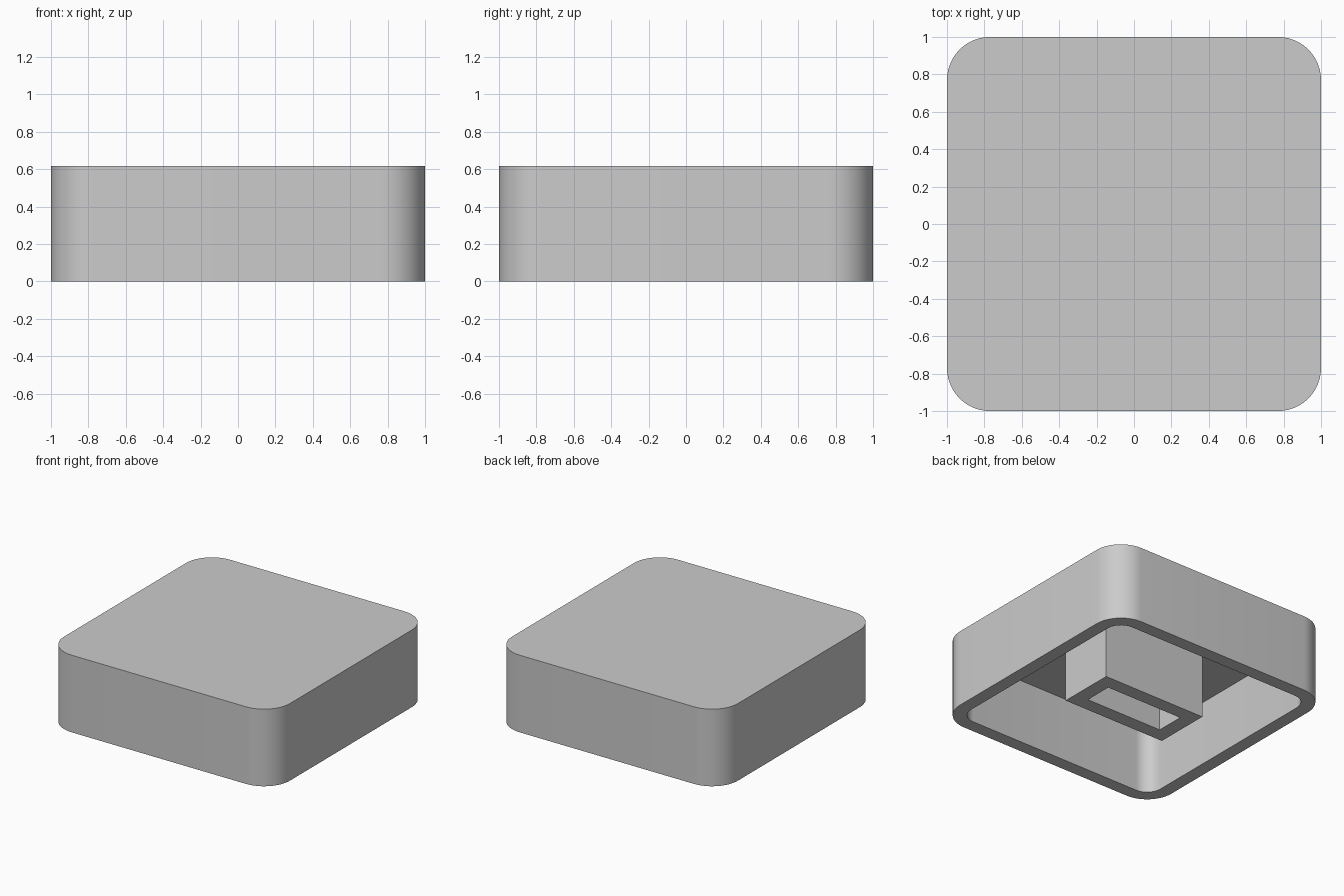
import bpy
import bmesh
from math import pi, sin, cos, radians

HEIGHT, CEILING = 0.617, 0.512
WALL, RADIUS = 0.105, 0.23

cube = bpy.data.objects.get("Cube")
if cube:
    bpy.data.objects.remove(cube, do_unlink=True)

grey = bpy.data.materials.new("light_grey")
grey.use_nodes = True
color = (0.6, 0.6, 0.6, 1)
grey.diffuse_color = color
grey.node_tree.nodes["Principled BSDF"].inputs["Base Color"].default_value = color


def outline(half_x, half_y, radius=0, steps=12):
    """Counter-clockwise rectangle, with rounded corners if radius is set."""
    points = []
    corners = [(1, 1), (-1, 1), (-1, -1), (1, -1)]
    for quarter, (sx, sy) in enumerate(corners):
        cx, cy = sx * (half_x - radius), sy * (half_y - radius)
        for i in range(steps + 1 if radius else 1):
            a = (quarter + i / steps) * pi / 2
            points.append((cx + radius * cos(a), cy + radius * sin(a)))
    return points


def ring_solid(name, levels, closed):
    """Skin a list of (outline, z) rings; cap the ends or join them in a loop."""
    bm = bmesh.new()
    rings = [[bm.verts.new((x, y, z)) for x, y in pts] for pts, z in levels]
    pairs = list(zip(rings, rings[1:]))
    if closed:
        pairs.append((rings[-1], rings[0]))
    else:
        bm.faces.new(rings[0])
        bm.faces.new(rings[-1])
    for a, b in pairs:
        n = len(a)
        for i in range(n):
            j = (i + 1) % n
            bm.faces.new((a[i], a[j], b[j], b[i]))
    bmesh.ops.recalc_face_normals(bm, faces=bm.faces)
    mesh = bpy.data.meshes.new(name)
    bm.to_mesh(mesh)
    bm.free()
    mesh.materials.append(grey)
    obj = bpy.data.objects.new(name, mesh)
    bpy.context.collection.objects.link(obj)
    bpy.ops.object.select_all(action="DESELECT")
    obj.select_set(True)
    bpy.context.view_layer.objects.active = obj
    bpy.ops.object.shade_smooth_by_angle(angle=radians(30))
    return obj


# Hollow cap, open underneath
outer = outline(1, 1, RADIUS)
inner = outline(1 - WALL, 1 - WALL, RADIUS - WALL)
ring_solid("cap_shell",
           [(outer, HEIGHT), (outer, 0), (inner, 0), (inner, CEILING)],
           closed=False)

# Rectangular socket hanging from the ceiling, its top sunk into the cap
socket_outer = outline(0.455, 0.228)
socket_inner = outline(0.34, 0.115)
sunk = CEILING + 0.02
ring_solid("stem_socket",
           [(socket_outer, sunk), (socket_outer, 0),
            (socket_inner, 0), (socket_inner, sunk)],
           closed=True)
